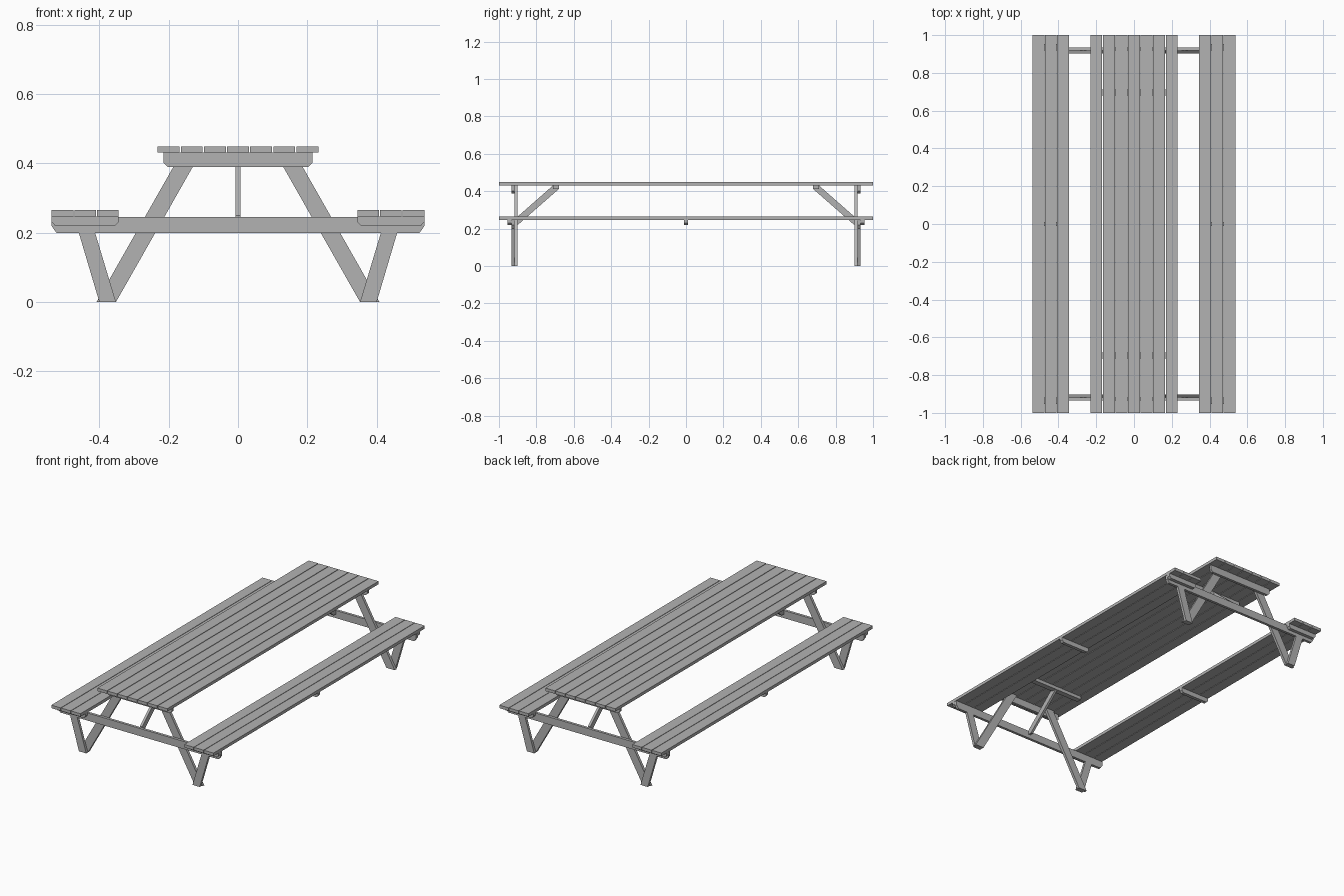
import bpy

if "Cube" in bpy.data.objects:
    bpy.data.objects.remove(bpy.data.objects["Cube"])

wood = bpy.data.materials.new("grey_wood")
wood.diffuse_color = (0.45, 0.45, 0.45, 1)
wood.use_nodes = True
wood.node_tree.nodes["Principled BSDF"].inputs["Base Color"].default_value = wood.diffuse_color


def prism(name, profile, axis, a, b):
    """Extrude a 2D profile: along y the profile is (x, z), along x it is (y, z)."""
    def place(p, t):
        return (p[0], t, p[1]) if axis == 'y' else (t, p[0], p[1])
    # keep the profile counter-clockwise and the range rising, so faces point out
    area = sum(p[0] * q[1] - q[0] * p[1]
               for p, q in zip(profile, profile[1:] + profile[:1]))
    if area < 0:
        profile = profile[::-1]
    a, b = min(a, b), max(a, b)
    if axis == 'x':
        a, b = b, a
    n = len(profile)
    verts = [place(p, a) for p in profile] + [place(p, b) for p in profile]
    faces = [list(range(n)), list(range(2 * n - 1, n - 1, -1))]
    faces += [[(i + 1) % n, i, n + i, n + (i + 1) % n] for i in range(n)]
    mesh = bpy.data.meshes.new(name)
    mesh.from_pydata(verts, [], faces)
    mesh.materials.append(wood)
    obj = bpy.data.objects.new(name, mesh)
    bpy.context.collection.objects.link(obj)
    return obj


def rect(u0, u1, z0, z1):
    return [(u0, z0), (u1, z0), (u1, z1), (u0, z1)]


def cleat(u0, u1, z0, z1, c, h):
    """Batten outline with both lower corners cut off."""
    return [(u0 + c, z0), (u1 - c, z0), (u1, z0 + h), (u1, z1), (u0, z1), (u0, z0 + h)]


# Table top boards
for i in range(7):
    x = (i - 3) * 0.0667
    prism("table_board", rect(x - 0.0315, x + 0.0315, 0.431, 0.449), 'y', -1, 1)

# Bench boards and the middle batten under each bench
for s in (-1, 1):
    for i in range(3):
        x = s * (0.4408 + (i - 1) * 0.0655)
        prism("bench_board", rect(x - 0.0312, x + 0.0312, 0.247, 0.265), 'y', -1, 1)
    lo, hi = sorted((s * 0.344, s * 0.5375))
    prism("bench_middle_batten", cleat(lo, hi, 0.219, 0.247, 0.011, 0.012), 'y', -0.01, 0.01)

# End frames: outer layer 0.918-0.934, inner layer 0.902-0.918
for e in (-1, 1):
    prism("table_end_batten", cleat(-0.215, 0.215, 0.389, 0.431, 0.013, 0.012),
          'y', e * 0.918, e * 0.934)
    prism("cross_beam", cleat(-0.5375, 0.5375, 0.199, 0.2445, 0.014, 0.02),
          'y', e * 0.918, e * 0.934)
    prism("table_brace_batten", rect(e * 0.679, e * 0.711, 0.411, 0.431), 'x', -0.18, 0.18)
    prism("diagonal_brace", [(e * 0.918, 0.249), (e * 0.712, 0.430), (e * 0.682, 0.430),
                             (e * 0.682, 0.410), (e * 0.896, 0.223), (e * 0.918, 0.223)],
          'x', -0.007, 0.007)
    for s in (-1, 1):
        lo, hi = sorted((s * 0.344, s * 0.5375))
        prism("bench_end_batten", cleat(lo, hi, 0.219, 0.247, 0.011, 0.012),
              'y', e * 0.934, e * 0.954)
        prism("main_leg", [(s * 0.408, 0), (s * 0.352, 0), (s * 0.107, 0.431), (s * 0.163, 0.431)],
              'y', e * 0.902, e * 0.918)
        prism("bench_leg", [(s * 0.4, 0), (s * 0.352, 0), (s * 0.412, 0.199), (s * 0.459, 0.199)],
              'y', e * 0.918, e * 0.934)
